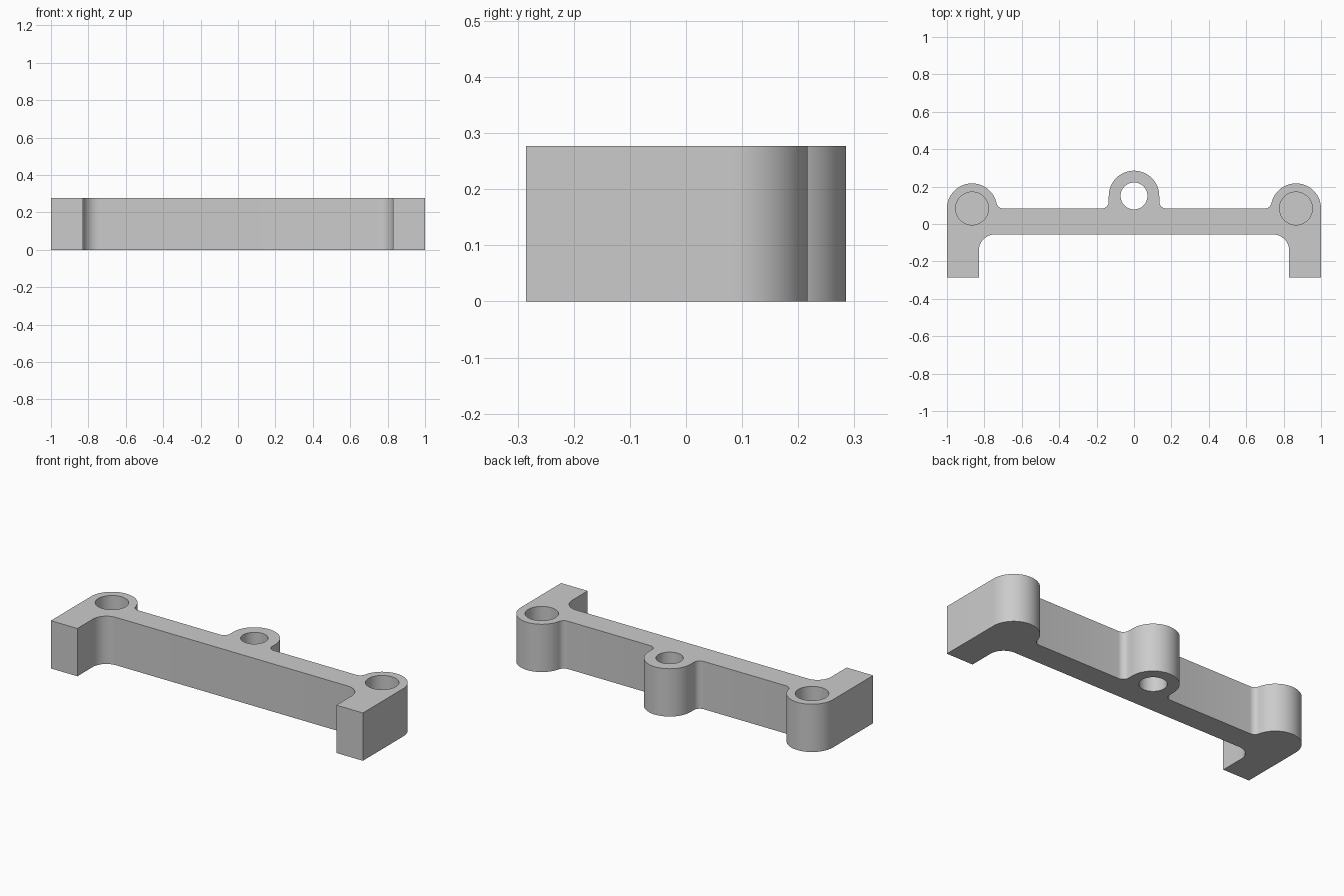
import bpy
import bmesh
from math import cos, sin, pi, sqrt, atan2, radians

cube = bpy.data.objects.get("Cube")
if cube:
    bpy.data.objects.remove(cube, do_unlink=True)

HEIGHT = 0.277
BAR_BACK, BAR_FRONT, LEG_FRONT = 0.083, -0.056, -0.285
LEG_INNER = 0.83
END_X, END_R, END_HOLE = 0.866, 0.134, 0.088
MID_Y, MID_R, MID_HOLE = 0.15, 0.135, 0.072
SMALL_FILLET, BIG_FILLET = 0.037, 0.087
POCKET_FLOOR = 0.07

grey = bpy.data.materials.new("light grey")
grey.use_nodes = True
grey.diffuse_color = (0.6, 0.6, 0.6, 1)
grey.node_tree.nodes["Principled BSDF"].inputs["Base Color"].default_value = grey.diffuse_color


def arc(cx, cy, r, a0, a1, steps):
    return [(cx + r * cos(a0 + (a1 - a0) * i / steps),
             cy + r * sin(a0 + (a1 - a0) * i / steps)) for i in range(steps + 1)]


def prism(name, outline, z0, z1):
    """Extrude a closed outline upward into a solid."""
    bm = bmesh.new()
    base = bm.faces.new([bm.verts.new((x, y, z0)) for x, y in outline])
    top = bmesh.ops.extrude_face_region(bm, geom=[base])["geom"]
    bmesh.ops.translate(bm, vec=(0, 0, z1 - z0),
                        verts=[v for v in top if isinstance(v, bmesh.types.BMVert)])
    bmesh.ops.recalc_face_normals(bm, faces=bm.faces)
    mesh = bpy.data.meshes.new(name)
    bm.to_mesh(mesh)
    bm.free()
    mesh.materials.append(grey)
    obj = bpy.data.objects.new(name, mesh)
    bpy.context.collection.objects.link(obj)
    return obj


# Left half of the outline, from the front centre round to the back centre
f = SMALL_FILLET
blend_x = sqrt((END_R + f) ** 2 - f ** 2)
blend_angle = atan2(f, blend_x)
half = arc(LEG_INNER - BIG_FILLET, BAR_FRONT - BIG_FILLET, BIG_FILLET, pi / 2, 0, 12)
half += [(LEG_INNER, LEG_FRONT), (1, LEG_FRONT)]
half += arc(END_X, BAR_BACK, END_R, 0, pi - blend_angle, 32)
half += arc(END_X - blend_x, BAR_BACK + f, f, -blend_angle, -pi / 2, 8)[1:]
half += arc(MID_R + f, BAR_BACK + f, f, -pi / 2, -pi, 8)
half += arc(0, MID_Y, MID_R, 0, pi / 2, 20)

# Mirror it, leaving out the shared back centre point
outline = half + [(-x, y) for x, y in reversed(half[:-1])]
bracket = prism("bracket_body", outline, 0, HEIGHT)

# Through hole in the middle lug, blind pockets in the end lugs
for name, x, y, r, floor in (("middle_hole", 0, MID_Y, MID_HOLE, -0.1),
                             ("left_pocket", END_X, BAR_BACK, END_HOLE, POCKET_FLOOR),
                             ("right_pocket", -END_X, BAR_BACK, END_HOLE, POCKET_FLOOR)):
    cutter = prism(name, arc(x, y, r, 0, 2 * pi, 48)[:-1], floor, HEIGHT + 0.1)
    cutter.hide_render = True
    cut = bracket.modifiers.new(name, 'BOOLEAN')
    cut.operation = 'DIFFERENCE'
    cut.solver = 'EXACT'
    cut.object = cutter
    bpy.ops.object.select_all(action='DESELECT')
    bracket.select_set(True)
    bpy.context.view_layer.objects.active = bracket
    bpy.ops.object.modifier_apply(modifier=cut.name)
    bpy.data.objects.remove(cutter, do_unlink=True)

bpy.ops.object.shade_smooth_by_angle(angle=radians(30))
